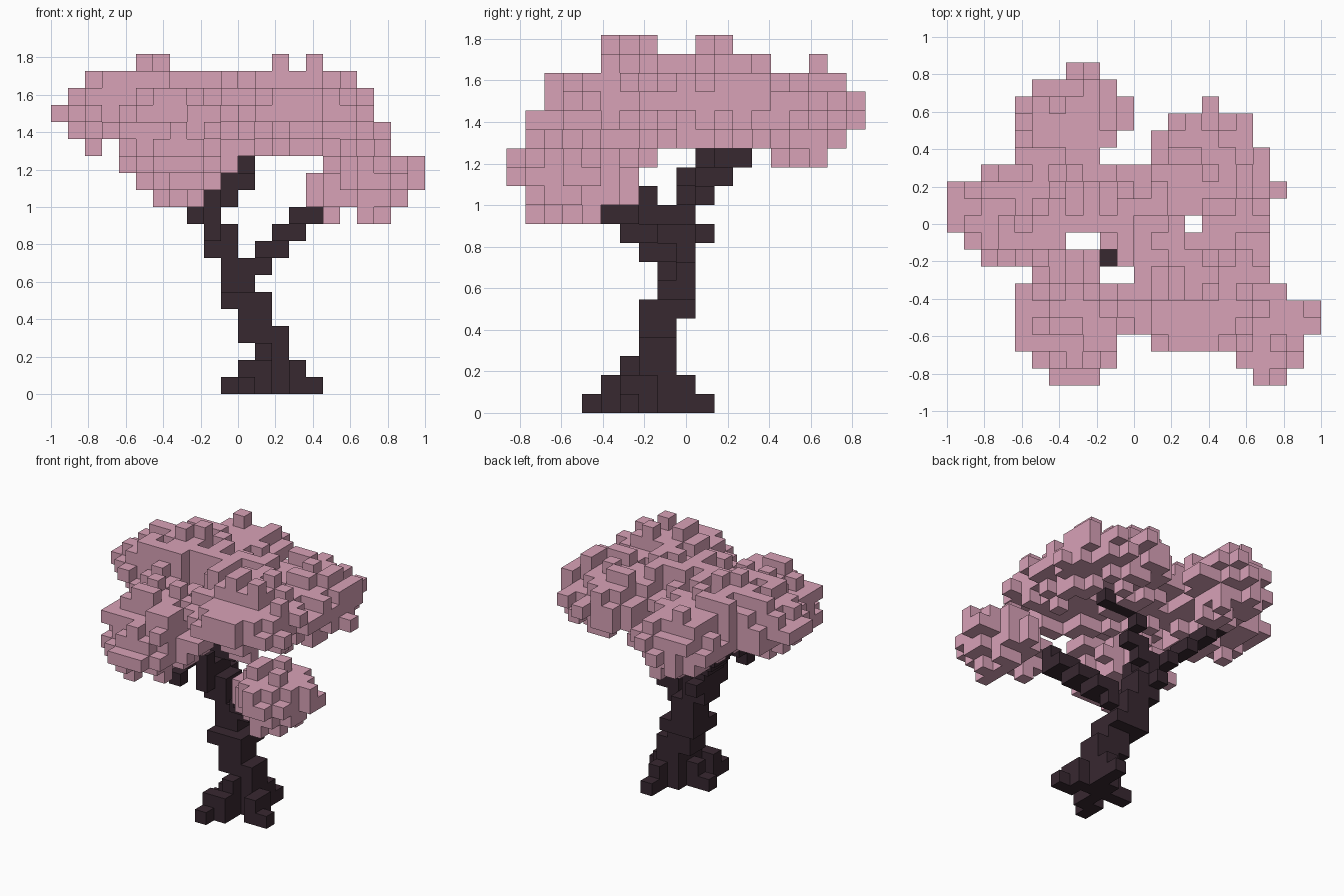
import bpy
import bmesh
import random
from itertools import product
from math import ceil, floor

random.seed(4)
GRID = (22, 19, 20)
CELL = 2 / GRID[0]

if "Cube" in bpy.data.objects:
    bpy.data.objects.remove(bpy.data.objects["Cube"], do_unlink=True)


def make_material(name, colour):
    material = bpy.data.materials.new(name)
    material.use_nodes = True
    material.diffuse_color = colour
    material.node_tree.nodes["Principled BSDF"].inputs["Base Color"].default_value = colour
    return material


def limb(points, width=1):
    """Grid cells touched by a path; width thickens it sideways."""
    cells = set()
    for start, end in zip(points, points[1:]):
        steps = max(abs(b - a) for a, b in zip(start, end))
        for step in range(steps + 1):
            x, y, z = (a + (b - a) * step / steps for a, b in zip(start, end))
            cells |= set(product(range(floor(x), ceil(x) + width),
                                 range(floor(y), ceil(y) + width),
                                 range(floor(z), ceil(z) + 1)))
    return cells


def neighbours(cell):
    """The six cells sharing a face, with the axis and side of that face."""
    for axis, side in product(range(3), (False, True)):
        other = list(cell)
        other[axis] += 1 if side else -1
        yield axis, side, tuple(other)


def build_voxels(name, cells, occupied, material):
    """Skin a set of grid cells, leaving out faces hidden by occupied cells."""
    bm = bmesh.new()
    corners = {}

    def vertex(corner):
        if corner not in corners:
            x, y, z = corner
            corners[corner] = bm.verts.new(((x - GRID[0] / 2) * CELL,
                                            (y - GRID[1] / 2) * CELL, z * CELL))
        return corners[corner]

    for cell in sorted(cells):
        for axis, side, other in neighbours(cell):
            if other in occupied:
                continue
            ring = []
            for u, v in ((0, 0), (1, 0), (1, 1), (0, 1)):
                corner = list(cell)
                corner[axis] += side
                corner[(axis + 1) % 3] += u
                corner[(axis + 2) % 3] += v
                ring.append(vertex(tuple(corner)))
            bm.faces.new(ring if side else ring[::-1])
    mesh = bpy.data.meshes.new(name)
    bm.to_mesh(mesh)
    bm.free()
    mesh.materials.append(material)
    bpy.context.collection.objects.link(bpy.data.objects.new(name, mesh))


bark = make_material("dark bark", (0.039, 0.021, 0.03, 1))
blossom = make_material("dusty pink blossom", (0.69, 0.36, 0.475, 1))

# Four roots climbing to the trunk, filled down to the ground
root_lines = (limb([(11, 4, 0), (12, 6, 2)]) | limb([(15, 6, 0), (13, 7, 2)])
              | limb([(13, 10, 0), (13, 8, 2)]) | limb([(10, 7, 0), (12, 7, 2)]))
roots = {(x, y, height) for x, y, z in root_lines for height in range(z + 1)}

# Leaning trunk and its four branches
wood = {
    "roots": roots,
    "trunk": limb([(12, 7, 0), (12, 7, 2), (11, 7, 4), (10, 8, 6), (10, 8, 7),
                   (9, 8, 8), (9, 8, 9)], width=2),
    "front_right_branch": limb([(9, 7, 9), (9, 7, 11), (8, 6, 11), (8, 5, 10)]),
    "front_left_branch": limb([(12, 8, 7), (15, 5, 11)]),
    "back_right_branch": limb([(9, 9, 10), (5, 12, 14)]),
    "back_left_branch": limb([(9, 10, 9), (9, 8, 10), (9, 9, 11), (11, 9, 12),
                              (11, 10, 13), (12, 10, 14), (14, 10, 14)]),
}

# Blossom clumps: centre cell, radius and half height of the solid core
clumps = [
    (18, 3, 12, 2.5, 1.7),           # low front left ball
    (7, 3.7, 13.9, 3.1, 2.5),        # front right
    (7, 15, 15.5, 2.5, 2),           # back right
    (3.8, 10, 16.1, 3, 1.9),         # far right
    (14.6, 11.1, 15.8, 4.1, 1.75),   # back left
    (14, 6, 16.3, 3.7, 1.9),         # front crown
    (5.6, 10.5, 16.25, 3.6, 1.9),    # rear crown
    (10.5, 8, 15.8, 3.6, 1.5),       # middle bridge
]

# Open columns where the sky shows through
gaps = {(7, 8), (8, 8), (9, 6), (10, 6), (9, 7), (14, 9), (10, 14), (9, 13), (11, 13)}


def in_core(cell):
    x, y, z = cell
    return any(((x - cx) ** 2 + (y - cy) ** 2) / radius ** 2
               + ((z - cz) / height) ** 2 <= 1
               for cx, cy, cz, radius, height in clumps)


# Solid cores, then single cubes scattered over their surface
all_wood = set().union(*wood.values())
room = {cell for cell in product(*map(range, GRID)) if cell[:2] not in gaps} - all_wood
core = set(filter(in_core, room))
shell = {other for cell in core for _, _, other in neighbours(cell)} & room - core
canopy = core | {cell for cell in sorted(shell) if random.random() < 0.45}
occupied = all_wood | canopy

# Each wooden part keeps only the cells not already used
used = set()
for part, cells in wood.items():
    build_voxels(part, cells - used, occupied, bark)
    used |= cells
build_voxels("blossom_canopy", canopy, occupied, blossom)
